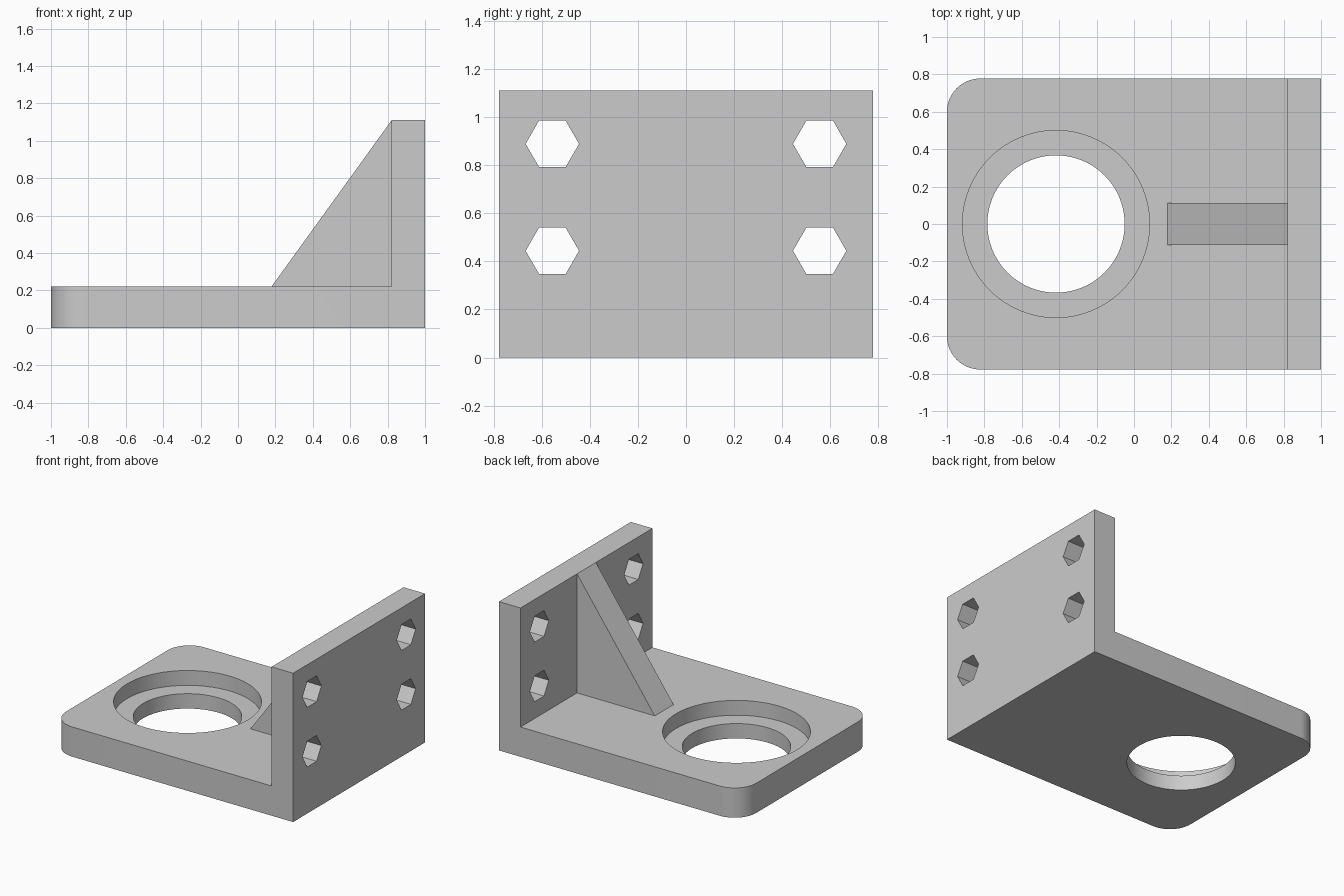
import bpy
import bmesh
import math
from mathutils import Matrix

if "Cube" in bpy.data.objects:
    bpy.data.objects.remove(bpy.data.objects["Cube"], do_unlink=True)

HALF_DEPTH = 0.778
BASE_TOP = 0.222
HEIGHT = 1.111
WALL_X = 0.822
CORNER = 0.178
BORE_X = -0.417

grey = bpy.data.materials.new("plain_grey")
grey.use_nodes = True
grey.diffuse_color = (0.6, 0.6, 0.6, 1)
grey.node_tree.nodes["Principled BSDF"].inputs["Base Color"].default_value = (0.6, 0.6, 0.6, 1)


def make_object(name, bm):
    bmesh.ops.recalc_face_normals(bm, faces=bm.faces)
    mesh = bpy.data.meshes.new(name)
    bm.to_mesh(mesh)
    bm.free()
    mesh.materials.append(grey)
    obj = bpy.data.objects.new(name, mesh)
    bpy.context.collection.objects.link(obj)
    return obj


def extrude_profile(points, half):
    """Extrude an x-z outline symmetrically along y."""
    bm = bmesh.new()
    face = bm.faces.new([bm.verts.new((x, -half, z)) for x, z in points])
    moved = bmesh.ops.extrude_face_region(bm, geom=[face])["geom"]
    verts = [v for v in moved if isinstance(v, bmesh.types.BMVert)]
    bmesh.ops.translate(bm, verts=verts, vec=(0, 2 * half, 0))
    return bm


def cut_prism(target, sides, radius, length, matrix):
    """Subtract a prism from the target and discard the cutter."""
    bm = bmesh.new()
    bmesh.ops.create_cone(bm, cap_ends=True, segments=sides, radius1=radius,
                          radius2=radius, depth=length, matrix=matrix)
    cutter = make_object("hole_cutter", bm)
    cutter.hide_render = True
    mod = target.modifiers.new("hole", "BOOLEAN")
    mod.operation = "DIFFERENCE"
    mod.solver = "EXACT"
    mod.object = cutter
    bpy.context.view_layer.objects.active = target
    bpy.ops.object.modifier_apply(modifier=mod.name)
    bpy.data.objects.remove(cutter, do_unlink=True)


# L-shaped body with rounded free corners
bm = extrude_profile([(-1, 0), (1, 0), (1, HEIGHT), (WALL_X, HEIGHT),
                      (WALL_X, BASE_TOP), (-1, BASE_TOP)], HALF_DEPTH)
corners = [e for e in bm.edges
           if all(v.co.x < -0.99 for v in e.verts)
           and abs(e.verts[0].co.z - e.verts[1].co.z) > 0.1]
bmesh.ops.bevel(bm, geom=corners, offset=CORNER, segments=16,
                profile=0.5, affect="EDGES")
body = make_object("angle_bracket", bm)

# Stepped round bore through the base
cut_prism(body, 96, 0.367, 1, Matrix.Translation((BORE_X, 0, 0)))
cut_prism(body, 96, 0.5, 0.222, Matrix.Translation((BORE_X, 0, BASE_TOP)))

# Four hexagonal holes through the wall, points up
for y in (-0.556, 0.556):
    for z in (0.444, 0.889):
        cut_prism(body, 6, 0.111, 0.6,
                  Matrix.Translation((0.91, y, z))
                  @ Matrix.Rotation(math.pi / 2, 4, "Y")
                  @ Matrix.Rotation(math.pi / 2, 4, "Z")
                  @ Matrix.Rotation(math.pi / 2, 4, "Z"))

# Smooth bore and corners, crisp edges elsewhere
bpy.ops.object.select_all(action="DESELECT")
body.select_set(True)
bpy.context.view_layer.objects.active = body
bpy.ops.object.shade_smooth_by_angle(angle=math.radians(30))

# Triangular stiffening rib
make_object("support_rib", extrude_profile(
    [(0.18, BASE_TOP), (WALL_X, BASE_TOP), (WALL_X, HEIGHT)], 0.111))
